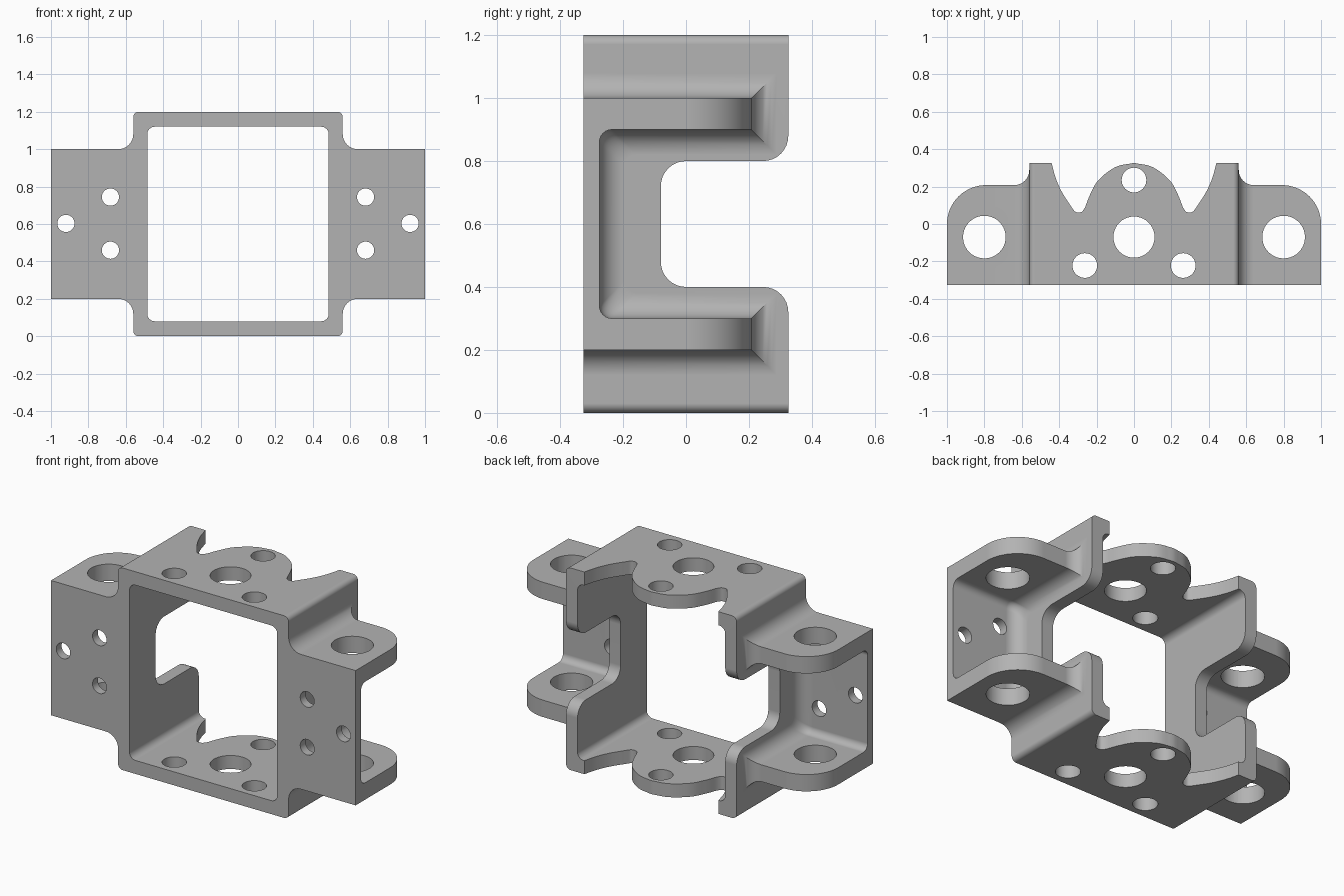
import bpy, bmesh
from math import sin, cos, radians, sqrt
from mathutils import Vector

cube = bpy.data.objects.get("Cube")
if cube:
    bpy.data.objects.remove(cube, do_unlink=True)

grey = bpy.data.materials.new("Bare metal grey")
grey.use_nodes = True
GREY = (0.45, 0.45, 0.45, 1)
grey.diffuse_color = GREY
grey.node_tree.nodes["Principled BSDF"].inputs["Base Color"].default_value = GREY

FRONT, BACK, HEIGHT = -0.325, 0.325, 1.2
MID = HEIGHT / 2


def finish(name, bm):
    bmesh.ops.recalc_face_normals(bm, faces=bm.faces)
    mesh = bpy.data.meshes.new(name)
    bm.to_mesh(mesh)
    bm.free()
    mesh.materials.append(grey)
    obj = bpy.data.objects.new(name, mesh)
    bpy.context.collection.objects.link(obj)
    return obj


def loft(name, rings):
    """Skin equal-length closed rings and cap both ends."""
    bm = bmesh.new()
    rows = [[bm.verts.new(p) for p in ring] for ring in rings]
    n = len(rows[0])
    for a, b in zip(rows, rows[1:]):
        for i in range(n):
            j = (i + 1) % n
            bm.faces.new((a[i], a[j], b[j], b[i]))
    bm.faces.new(rows[0])
    bm.faces.new(rows[-1])
    return finish(name, bm)


def prism(name, pts, axis, lo, hi):
    """Extrude a 2D outline along the axis x, y or z."""
    place = {"x": lambda p, h: (h, p[0], p[1]),
             "y": lambda p, h: (p[0], h, p[1]),
             "z": lambda p, h: (p[0], p[1], h)}[axis]
    return loft(name, [[place(p, h) for p in pts] for h in (lo, hi)])


def arc(cx, cy, r, start, end, n=8):
    angles = [radians(start + (end - start) * i / n) for i in range(n + 1)]
    return [(cx + r * cos(a), cy + r * sin(a)) for a in angles]


def rounded_rect(x, z0, z1, r):
    return (arc(x - r, z1 - r, r, 90, 0) + arc(x - r, z0 + r, r, 0, -90)
            + arc(r - x, z0 + r, r, -90, -180) + arc(r - x, z1 - r, r, 180, 90))


def spline(points, steps=5):
    """Smooth curve through the points."""
    p = [Vector(q) for q in points]
    p = [2 * p[0] - p[1]] + p + [2 * p[-1] - p[-2]]
    out = []
    for a, b, c, d in zip(p, p[1:], p[2:], p[3:]):
        for i in range(steps):
            t = i / steps
            out.append(0.5 * (2 * b + (c - a) * t + (2 * a - 5 * b + 4 * c - d) * t ** 2
                              + (3 * b - a - 3 * c + d) * t ** 3))
    return [tuple(q) for q in out] + [tuple(p[-2])]


def combine(target, other, operation):
    mod = target.modifiers.new(operation, "BOOLEAN")
    mod.operation, mod.solver, mod.object = operation, "EXACT", other
    bpy.context.view_layer.objects.active = target
    bpy.ops.object.modifier_apply(modifier=mod.name)
    bpy.data.objects.remove(other, do_unlink=True)


# Rectangular frame
bracket = prism("bracket", rounded_rect(0.56, 0, HEIGHT, 0.03), "y", FRONT, BACK)
opening = prism("opening", rounded_rect(0.485, 0.08, HEIGHT - 0.08, 0.04), "y", -0.5, 0.5)
combine(bracket, opening, "DIFFERENCE")

# Rounded notch in the back of both side walls
half = arc(0.245, 0.88, 0.08, 0, -90) + arc(0, 0.72, 0.08, 90, 180)
half = [(0.5, 0.88)] + half
notch = half + [(y, HEIGHT - z) for y, z in reversed(half)]
combine(bracket, prism("notch", notch, "x", -0.7, 0.7), "DIFFERENCE")

# Scalloped back edge of the top and bottom plates
outer_curve = spline([(0.44, BACK), (0.42, 0.25), (0.385, 0.17), (0.33, 0.085)])
valley = spline([(0.33, 0.085), (0.315, 0.066), (0.297, 0.062), (0.278, 0.066), (0.262, 0.088)], 3)
lobe = spline([(0.262, 0.088), (0.235, 0.157), (0.19, 0.235), (0.1, 0.304), (0.01, BACK)])
edge = [(0.44, 0.5)] + outer_curve + valley[1:] + lobe[1:] + [(0.01, 0.5)]
for s in (1, -1):
    combine(bracket, prism("scallop", [(s * x, y) for x, y in edge], "z", -0.2, 1.4), "DIFFERENCE")

# Side ears: two shelves joined by a front plate, flaring into the side wall
EAR_BACK, FILLET, ROUND = 0.208, 0.08, 0.21
stations = [(0.52, FILLET, EAR_BACK)]
for x, d in arc(0.56 + FILLET, FILLET, FILLET, 180, 270):
    stations.append((x, d, EAR_BACK))
for x, y in arc(1 - ROUND, 0, ROUND, 90, 0, 16):
    stations.append((x, 0, y * EAR_BACK / ROUND))


def ear_section(d, back):
    """Upper half of the C shape, grown by d, then mirrored below."""
    inner = 0.9 - d
    upper = [(FRONT, 1 + d), (back + d, 1 + d), (back + d, inner)]
    upper += arc(-0.275 + d + 0.04, inner - 0.04, 0.04, 90, 180, 6)
    return upper + [(y, HEIGHT - z) for y, z in reversed(upper)]


for s in (1, -1):
    rings = [[(s * x, y, z) for y, z in ear_section(d, back)] for x, d, back in stations]
    combine(bracket, loft("ear", rings), "UNION")


# Drilled holes
def drill(x, other, r, axis, lo, hi):
    circle = arc(x, other, r, 0, 360, 40)[:-1]
    combine(bracket, prism("drill", circle, axis, lo, hi), "DIFFERENCE")


drill(0, -0.07, 0.11, "z", -0.2, 1.4)
drill(0, 0.235, 0.066, "z", -0.2, 1.4)
for s in (1, -1):
    drill(s * 0.263, -0.222, 0.066, "z", -0.2, 1.4)
    drill(s * 0.8, -0.07, 0.114, "z", -0.2, 1.4)
    drill(s * 0.92, MID + 0.003, 0.046, "y", -0.5, -0.15)
    for dz in (0.142, -0.142):
        drill(s * 0.682, MID + 0.002 + dz, 0.046, "y", -0.5, -0.15)

# Smooth the rounded surfaces, keeping the machined edges crisp
bpy.ops.object.select_all(action="DESELECT")
bracket.select_set(True)
bpy.context.view_layer.objects.active = bracket
bpy.ops.object.shade_smooth_by_angle(angle=radians(30))
weighted = bracket.modifiers.new("Weighted normals", "WEIGHTED_NORMAL")
weighted.keep_sharp = True
